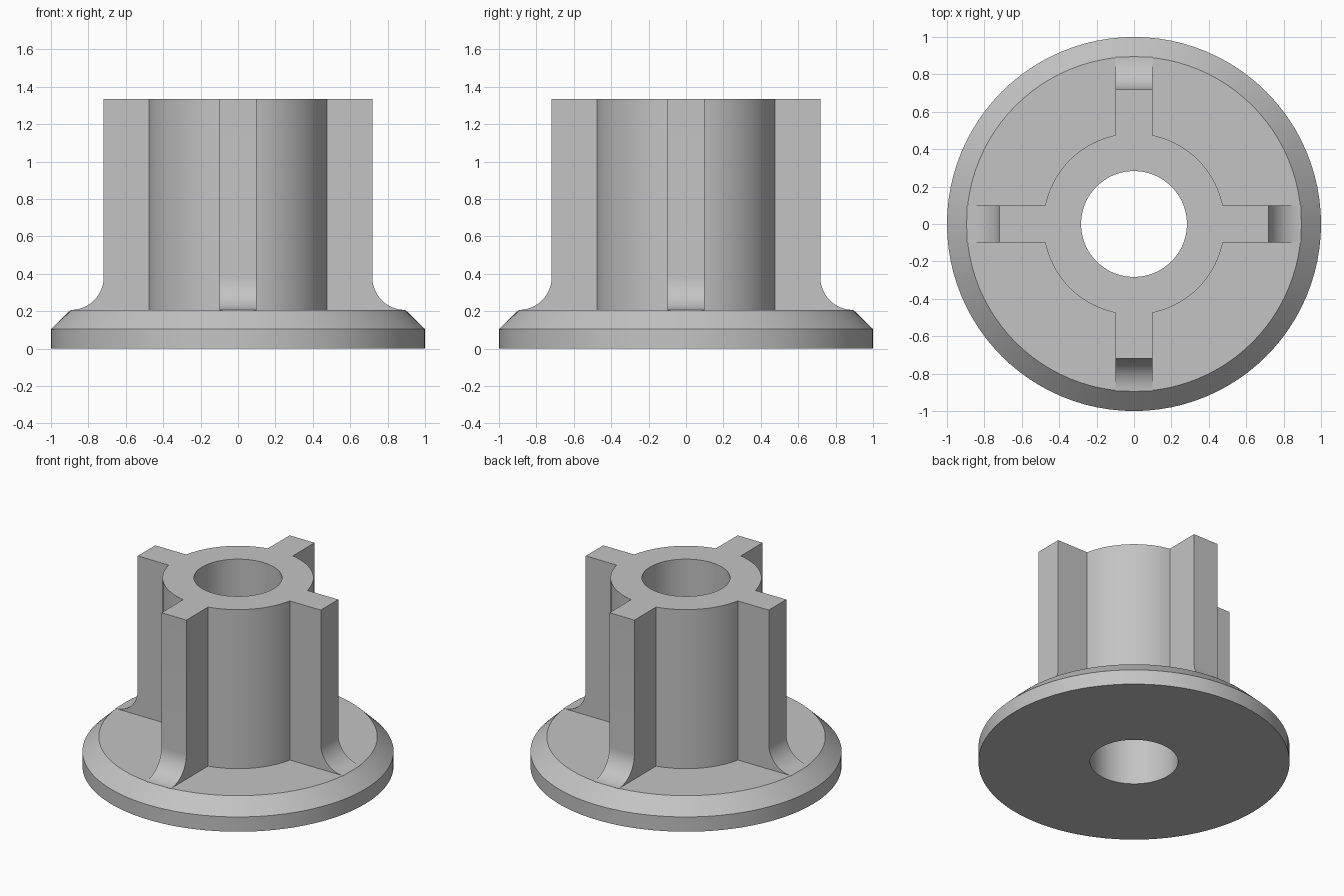
import bpy, bmesh, math
from mathutils import Matrix

cube = bpy.data.objects.get("Cube")
if cube:
    bpy.data.objects.remove(cube, do_unlink=True)

SEGMENTS = 96
HEIGHT = 1.335
BASE_TOP = 0.207
RIB_HALF = 0.098

grey = bpy.data.materials.new("plain grey")
grey.use_nodes = True
colour = (0.55, 0.55, 0.55, 1)
grey.diffuse_color = colour
grey.node_tree.nodes["Principled BSDF"].inputs["Base Color"].default_value = colour


def make_object(name, bm):
    bmesh.ops.recalc_face_normals(bm, faces=bm.faces)
    mesh = bpy.data.meshes.new(name)
    bm.to_mesh(mesh)
    bm.free()
    mesh.materials.append(grey)
    obj = bpy.data.objects.new(name, mesh)
    bpy.context.collection.objects.link(obj)
    return obj


def lathe(name, profile):
    """Revolve a closed (radius, height) profile around z."""
    bm = bmesh.new()
    verts = [bm.verts.new((r, 0, z)) for r, z in profile]
    edges = [bm.edges.new((a, b)) for a, b in zip(verts, verts[1:] + verts[:1])]
    bmesh.ops.spin(bm, geom=verts + edges, cent=(0, 0, 0), axis=(0, 0, 1),
                   angle=math.tau, steps=SEGMENTS, use_duplicate=False)
    bmesh.ops.remove_doubles(bm, verts=bm.verts, dist=0.0001)
    return make_object(name, bm)


def rib_cutout(name, angle):
    """Extrude the side outline of one rib, with a concave foot."""
    outline = [(0.4, 0.12), (0.4, HEIGHT), (0.718, HEIGHT)]
    radius = 0.175
    for i in range(13):
        a = math.pi + i / 12 * math.pi / 2
        outline.append((0.893 + radius * math.cos(a),
                        BASE_TOP + radius + radius * math.sin(a)))
    outline.append((0.86, 0.12))
    bm = bmesh.new()
    face = bm.faces.new([bm.verts.new((x, -RIB_HALF, z)) for x, z in outline])
    extruded = bmesh.ops.extrude_face_region(bm, geom=[face])["geom"]
    moved = [g for g in extruded if isinstance(g, bmesh.types.BMVert)]
    bmesh.ops.translate(bm, verts=moved, vec=(0, 2 * RIB_HALF, 0))
    bm.transform(Matrix.Rotation(angle, 4, "Z"))
    return make_object(name, bm)


# Chamfered flange and bored hub in one turned profile
hub = lathe("flanged_hub", [(0.283, 0), (1, 0), (1, 0.105), (0.895, BASE_TOP),
                            (0.485, BASE_TOP), (0.485, HEIGHT), (0.283, HEIGHT)])

# Four ribs fused to the hub
ribs = [rib_cutout(f"rib_{i + 1}", i * math.pi / 2) for i in range(4)]
for rib in ribs:
    union = hub.modifiers.new("join_" + rib.name, "BOOLEAN")
    union.operation = "UNION"
    union.solver = "EXACT"
    union.object = rib

bpy.ops.object.select_all(action="DESELECT")
hub.select_set(True)
bpy.context.view_layer.objects.active = hub
for modifier in list(hub.modifiers):
    bpy.ops.object.modifier_apply(modifier=modifier.name)
for rib in ribs:
    bpy.data.objects.remove(rib, do_unlink=True)

# Smooth round walls with crisp edges
bpy.ops.object.shade_smooth_by_angle(angle=math.radians(30))
